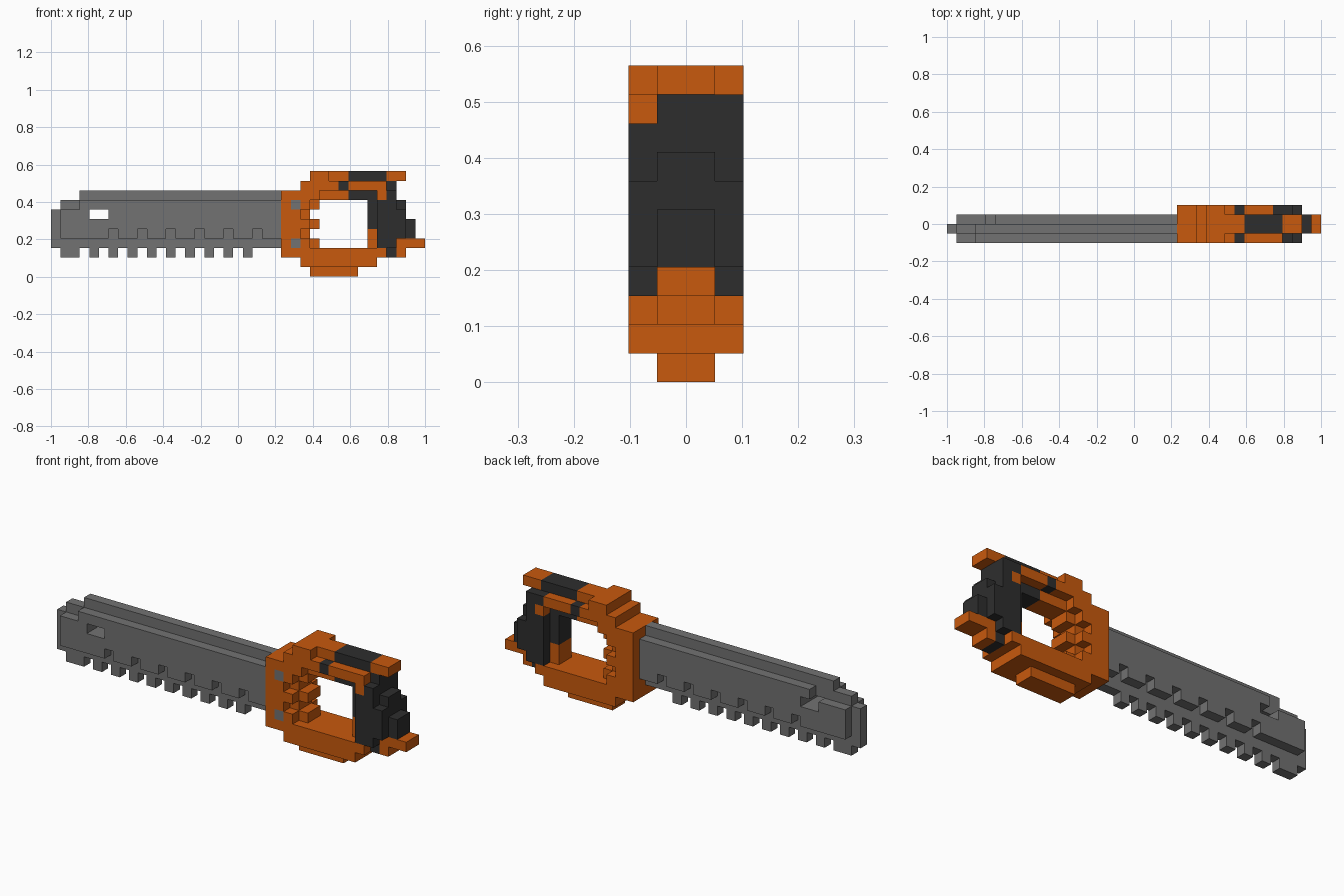
import bpy, bmesh

if "Cube" in bpy.data.objects:
    bpy.data.objects.remove(bpy.data.objects["Cube"])

U = 2 / 39                      # block size
ORIGIN = (-1.0, -2 * U, 0.0)

def material(name, rgb):
    m = bpy.data.materials.new(name)
    m.diffuse_color = (*rgb, 1)
    m.use_nodes = True
    m.node_tree.nodes["Principled BSDF"].inputs["Base Color"].default_value = m.diffuse_color
    return m

MATS = {
    "steel_grey": material("steel_grey", (0.168, 0.168, 0.168)),
    "orange": material("orange", (0.58, 0.1, 0.004)),
    "charcoal": material("charcoal", (0.027, 0.027, 0.027)),
}
blocks = {}                     # (x, y, z) block -> (part, colour)
ALL, MID, FRONT, BACK = (0, 1, 2, 3), (1, 2), (0,), (3,)
SIDES = FRONT + BACK

def fill(part, colour, x, layers, z):
    """Fill the half-open block ranges x and z in the given depth layers."""
    for i in range(*x):
        for j in layers:
            for k in range(*z):
                blocks[i, j, k] = (part, colour)

def clear(x, layers, z):
    for i in range(*x):
        for j in layers:
            for k in range(*z):
                blocks.pop((i, j, k), None)

# Blade core with stepped tip and teeth
B, G = "blade", "steel_grey"
fill(B, G, (0, 1), (1,), (3, 7))
fill(B, G, (1, 3), (1,), (3, 8))
fill(B, G, (3, 24), (1,), (3, 9))
fill(B, G, (1, 2), (1,), (2, 3))
for i in range(2, 21, 2):
    fill(B, G, (i, i + 1), (1,), (2, 3))

# Side plates, notched along the lower edge
for j, step in ((0, 3), (2, 5)):
    fill("blade_plate", G, (1, step), (j,), (4, 7))
    fill("blade_plate", G, (step, 24), (j,), (4, 8))
    for i in range(6, 24, 3):
        clear((i, i + 1), (j,), (4, 5))
clear((4, 6), (0, 1, 2), (6, 7))    # slot through the tip

# Collar with finger ridges
F, O = "handle_frame", "orange"
fill(F, O, (24, 26), ALL, (2, 9))
fill(F, O, (26, 27), MID, (3, 8))
for k in (3, 5, 7):
    fill(F, O, (26, 27), SIDES, (k, k + 1))
    fill(F, O, (27, 28), MID, (k, k + 1))

# Lower guard
fill(F, O, (26, 35), ALL, (2, 3))
fill(F, O, (26, 34), ALL, (1, 2))
fill(F, O, (27, 32), MID, (0, 1))

# Upper guard
fill(F, O, (26, 28), SIDES, (8, 9))
fill(F, O, (26, 31), MID, (8, 9))
fill(F, O, (26, 34), SIDES, (9, 10))
fill(F, O, (26, 35), MID, (9, 10))
fill(F, O, (34, 35), FRONT, (9, 10))
fill(F, O, (34, 35), SIDES, (8, 9))
fill(F, O, (27, 29), ALL, (10, 11))
fill(F, O, (29, 37), MID, (10, 11))

# Rear grip
P, C = "grip", "charcoal"
fill(P, C, (33, 36), MID, (3, 9))
fill(P, C, (35, 36), MID, (9, 10))
fill(P, C, (35, 36), MID, (2, 3))
fill(P, C, (36, 37), MID, (4, 8))
fill(P, C, (37, 38), MID, (4, 6))
fill(P, C, (34, 35), SIDES, (3, 8))
fill(P, C, (35, 36), SIDES, (3, 9))
fill(P, C, (36, 37), SIDES, (4, 7))
fill(P, C, (34, 36), BACK, (9, 10))

# Grip foot and heel spur
fill(F, O, (33, 34), MID, (3, 5))
fill(F, O, (36, 37), MID, (2, 3))
fill(F, O, (36, 39), MID, (3, 4))

# Trigger, top pad, side buttons and bolts
fill("trigger", C, (31, 33), MID, (8, 9))
fill("top_pad", C, (31, 35), MID, (10, 11))
fill("side_button", C, (30, 31), SIDES, (9, 10))
for k in (3, 7):
    fill("bolt", G, (25, 26), FRONT, (k, k + 1))

# Turn each part's blocks into a mesh of its exposed faces
def build(part):
    bm = bmesh.new()
    colours = sorted({c for p, c in blocks.values() if p == part})
    for cell, (p, colour) in blocks.items():
        if p != part:
            continue
        for axis in range(3):
            for side in (0, 1):
                nb = list(cell)
                nb[axis] += 2 * side - 1
                if tuple(nb) in blocks:
                    continue
                a, b = (axis + 1) % 3, (axis + 2) % 3
                verts = []
                for da, db in ((0, 0), (1, 0), (1, 1), (0, 1)):
                    q = list(cell)
                    q[axis] += side
                    q[a] += da
                    q[b] += db
                    verts.append(bm.verts.new([o + U * v for o, v in zip(ORIGIN, q)]))
                f = bm.faces.new(verts if side else verts[::-1])
                f.material_index = colours.index(colour)
    bmesh.ops.remove_doubles(bm, verts=bm.verts, dist=1e-4)
    me = bpy.data.meshes.new(part)
    bm.to_mesh(me)
    bm.free()
    for c in colours:
        me.materials.append(MATS[c])
    bpy.context.collection.objects.link(bpy.data.objects.new(part, me))

for part in sorted({p for p, _ in blocks.values()}):
    build(part)
